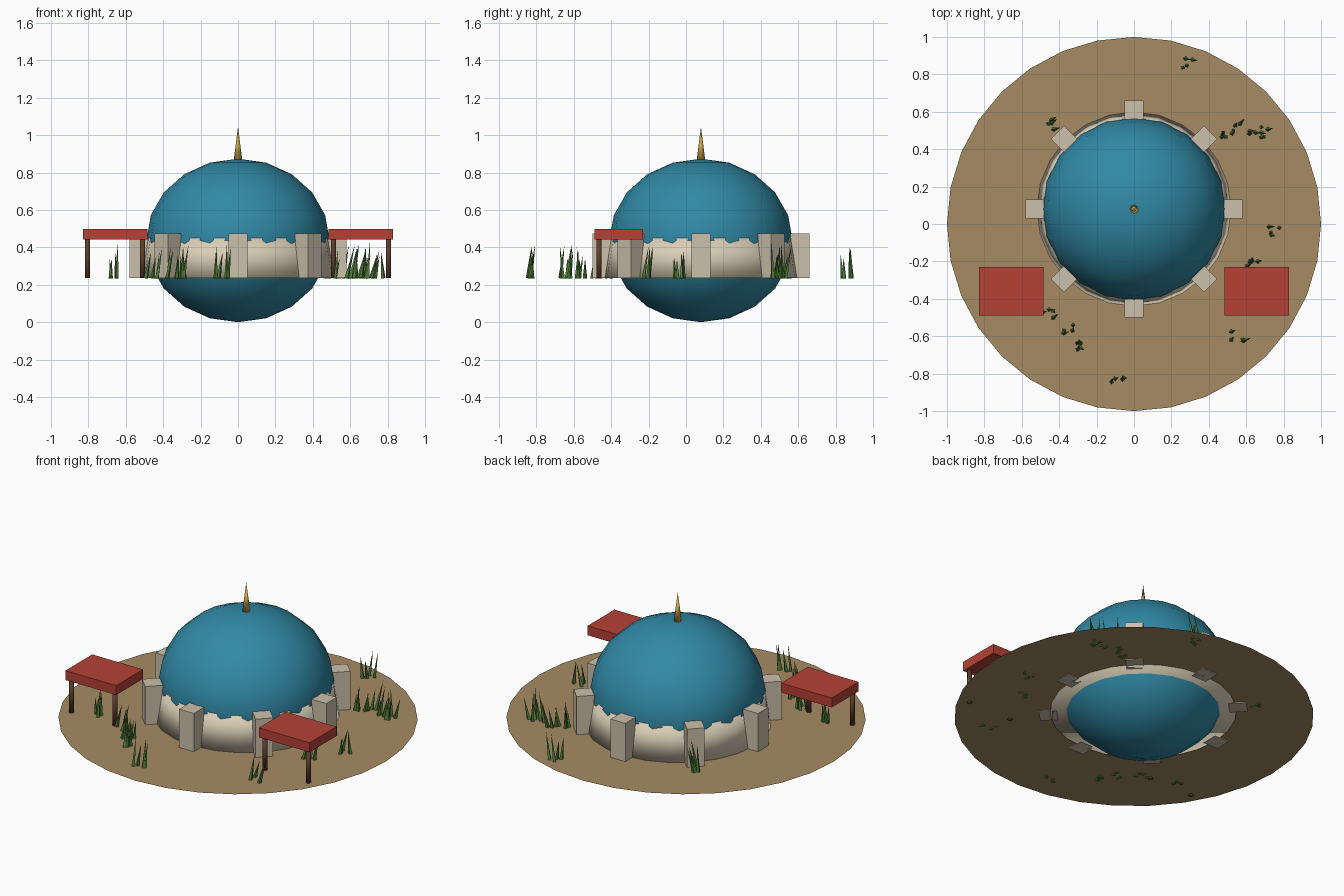
import bpy, math, random
from mathutils import Vector

random.seed(4)
if "Cube" in bpy.data.objects:
    bpy.data.objects.remove(bpy.data.objects["Cube"], do_unlink=True)

CY = 0.08       # building centre in y
GROUND = 0.24   # ground level
FOOT = 0.235    # parts dip slightly through the ground


def material(name, rgb):
    m = bpy.data.materials.new(name)
    m.use_nodes = True
    color = (*rgb, 1)
    m.diffuse_color = color
    bsdf = m.node_tree.nodes["Principled BSDF"]
    bsdf.inputs["Base Color"].default_value = color
    bsdf.inputs["Roughness"].default_value = 0.8
    return m


SAND = material("sand", (0.38, 0.26, 0.125))
TEAL = material("teal", (0.03, 0.25, 0.38))
PLASTER = material("plaster", (0.70, 0.62, 0.47))
STONE = material("stone", (0.60, 0.53, 0.41))
GOLD = material("gold", (0.62, 0.36, 0.06))
CLOTH = material("red cloth", (0.46, 0.053, 0.036))
WOOD = material("wood", (0.11, 0.05, 0.025))
GRASS = material("grass", (0.08, 0.21, 0.04))


def finish(name, mat, smooth=False):
    ob = bpy.context.object
    ob.name = name
    ob.data.materials.append(mat)
    if smooth:
        bpy.ops.object.shade_smooth()
    return ob


def box(name, size, loc, mat, turn=0):
    bpy.ops.mesh.primitive_cube_add(size=1, location=loc, rotation=(0, 0, turn))
    ob = finish(name, mat)
    ob.scale = size
    return ob


def cone(name, sides, r1, r2, base, height, mat, smooth=False):
    x, y, z = base
    bpy.ops.mesh.primitive_cone_add(vertices=sides, radius1=r1, radius2=r2,
                                    depth=height, location=(x, y, z + height / 2))
    return finish(name, mat, smooth)


# Flat round ground
bpy.ops.mesh.primitive_circle_add(vertices=32, radius=1, fill_type='NGON',
                                  location=(0, 0, GROUND))
finish("ground", SAND)

# Squashed dome, whole ball reaching below the ground
bpy.ops.mesh.primitive_uv_sphere_add(segments=20, ring_count=10, radius=1,
                                     location=(0, CY, 0.437))
finish("dome", TEAL, True).scale = (0.49, 0.49, 0.437)

# Sloping ring wall and spire
cone("wall", 24, 0.52, 0.486, (0, CY, FOOT), 0.215, PLASTER, True)
cone("spire", 8, 0.023, 0, (0, CY, 0.865), 0.18, GOLD, True)

# Eight buttresses around the wall
for i in range(8):
    a = i * math.pi / 4
    box("buttress", (0.1, 0.1, 0.24),
        (0.53 * math.cos(a), CY + 0.53 * math.sin(a), FOOT + 0.12), STONE, a)

# Two stalls, each a roof slab on two front posts
for side, label in ((1, "left"), (-1, "right")):
    box(label + "_stall_roof", (0.345, 0.26, 0.058),
        (side * 0.657, -0.36, 0.47), CLOTH)
    for x in (0.51, 0.805):
        cone(label + "_stall_post", 8, 0.014, 0.014,
             (side * x, -0.465, FOOT), 0.21, WOOD, True)

# Grass clumps of leaning, tapered blades
CLUMPS = [(0.28, 0.86), (-0.43, 0.53), (0.49, 0.47), (0.55, 0.51),
          (0.65, 0.51), (0.71, 0.49), (0.75, -0.04), (0.63, -0.21),
          (0.55, -0.6), (-0.46, -0.48), (-0.35, -0.56), (-0.28, -0.66),
          (-0.09, -0.83), (-0.67, -0.41)]
for cx, cy in CLUMPS:
    for k in range(4):
        x = cx + random.uniform(-0.035, 0.035)
        y = cy + random.uniform(-0.03, 0.03)
        height = random.uniform(0.1, 0.19)
        lean = Vector((random.uniform(-0.1, 0.25), random.uniform(-0.1, 0.18), 1))
        lean.normalize()
        blade = cone("grass_blade", 4, 0.012, 0, (x, y, FOOT), height, GRASS)
        blade.rotation_euler = lean.to_track_quat('Z', 'Y').to_euler()
        blade.location = Vector((x, y, FOOT)) + lean * height / 2
